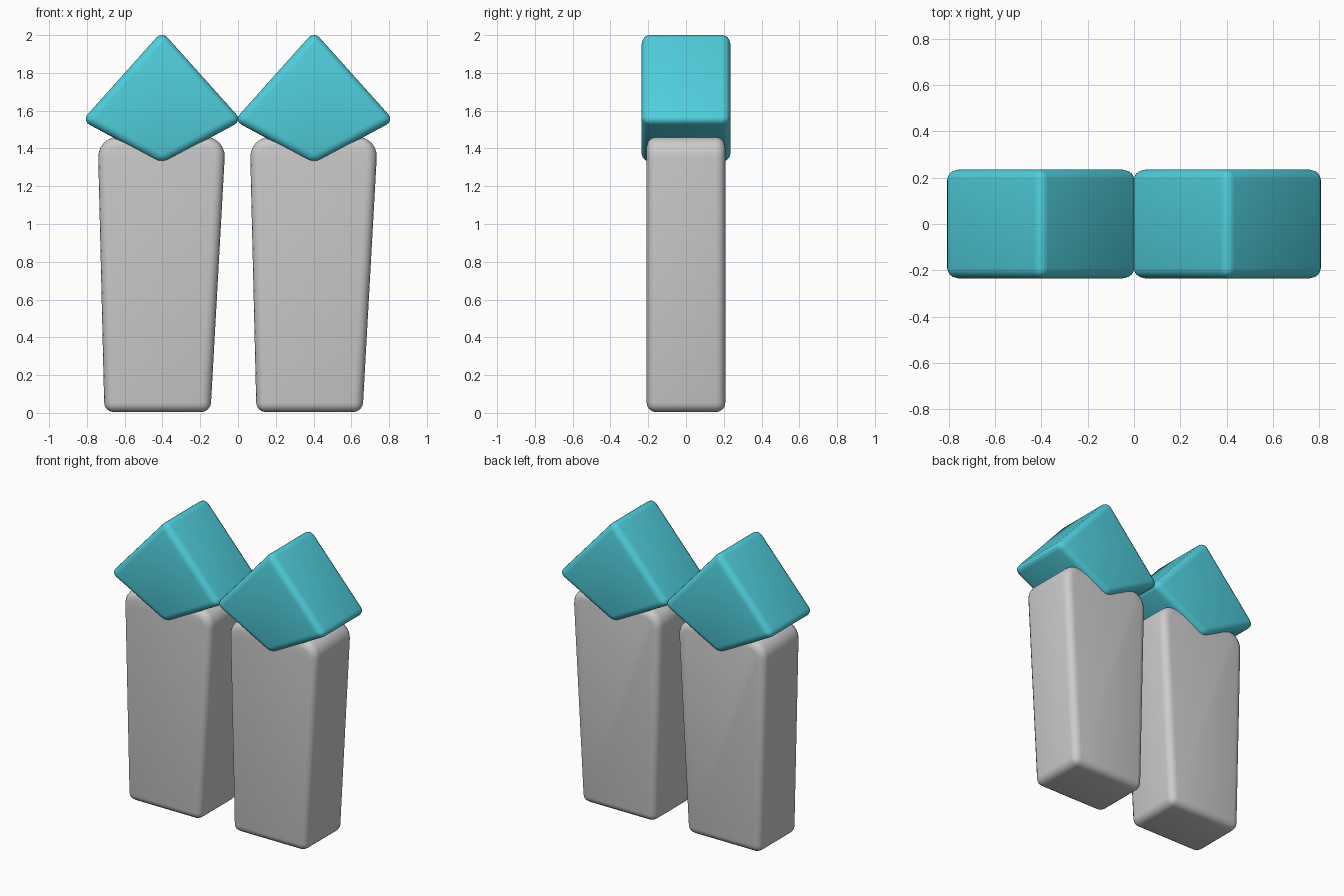
import bpy, bmesh

if "Cube" in bpy.data.objects:
    bpy.data.objects.remove(bpy.data.objects["Cube"])

teal = bpy.data.materials.new("teal")
teal.diffuse_color = (0.08, 0.62, 0.72, 1)
teal.use_nodes = True
teal.node_tree.nodes["Principled BSDF"].inputs["Base Color"].default_value = teal.diffuse_color


def prism(name, profile, half_depth, cx, bevel, top_round=0.0, mat=None):
    """Extrude an (x, z) outline along y, round its edges, place it at cx."""
    bm = bmesh.new()
    face = bm.faces.new([bm.verts.new((x, -half_depth, z)) for x, z in profile])
    ext = bmesh.ops.extrude_face_region(bm, geom=[face])
    moved = [v for v in ext["geom"] if isinstance(v, bmesh.types.BMVert)]
    bmesh.ops.translate(bm, verts=moved, vec=(0, 2 * half_depth, 0))
    if top_round:
        edges = [e for e in bm.edges
                 if abs(e.verts[0].co.y - e.verts[1].co.y) > half_depth
                 and e.verts[0].co.z > 1]
        bmesh.ops.bevel(bm, geom=edges, offset=top_round, segments=6,
                        profile=0.5, affect='EDGES')
    bmesh.ops.recalc_face_normals(bm, faces=bm.faces)
    me = bpy.data.meshes.new(name)
    bm.to_mesh(me)
    bm.free()
    ob = bpy.data.objects.new(name, me)
    bpy.context.collection.objects.link(ob)
    ob.location.x = cx
    mod = ob.modifiers.new("rounding", 'BEVEL')
    mod.width = bevel
    mod.segments = 4
    mod.limit_method = 'ANGLE'
    mod.angle_limit = 0.55
    me.shade_smooth()
    if mat:
        me.materials.append(mat)
    return ob


# Outlines relative to each post's centre line
post = [(-0.305, 0.004), (0.257, 0.004), (0.338, 1.462), (-0.34, 1.462)]
kite = [(0, 1.319), (0.4235, 1.547), (0, 2.02), (-0.4235, 1.547)]

for side, cx in (("left", -0.4025), ("right", 0.4025)):
    # Tapered grey post
    prism(side + "_post", post, 0.208, cx, 0.05, top_round=0.11)
    # Kite-shaped cap
    prism(side + "_cap", kite, 0.235, cx, 0.045, mat=teal)
